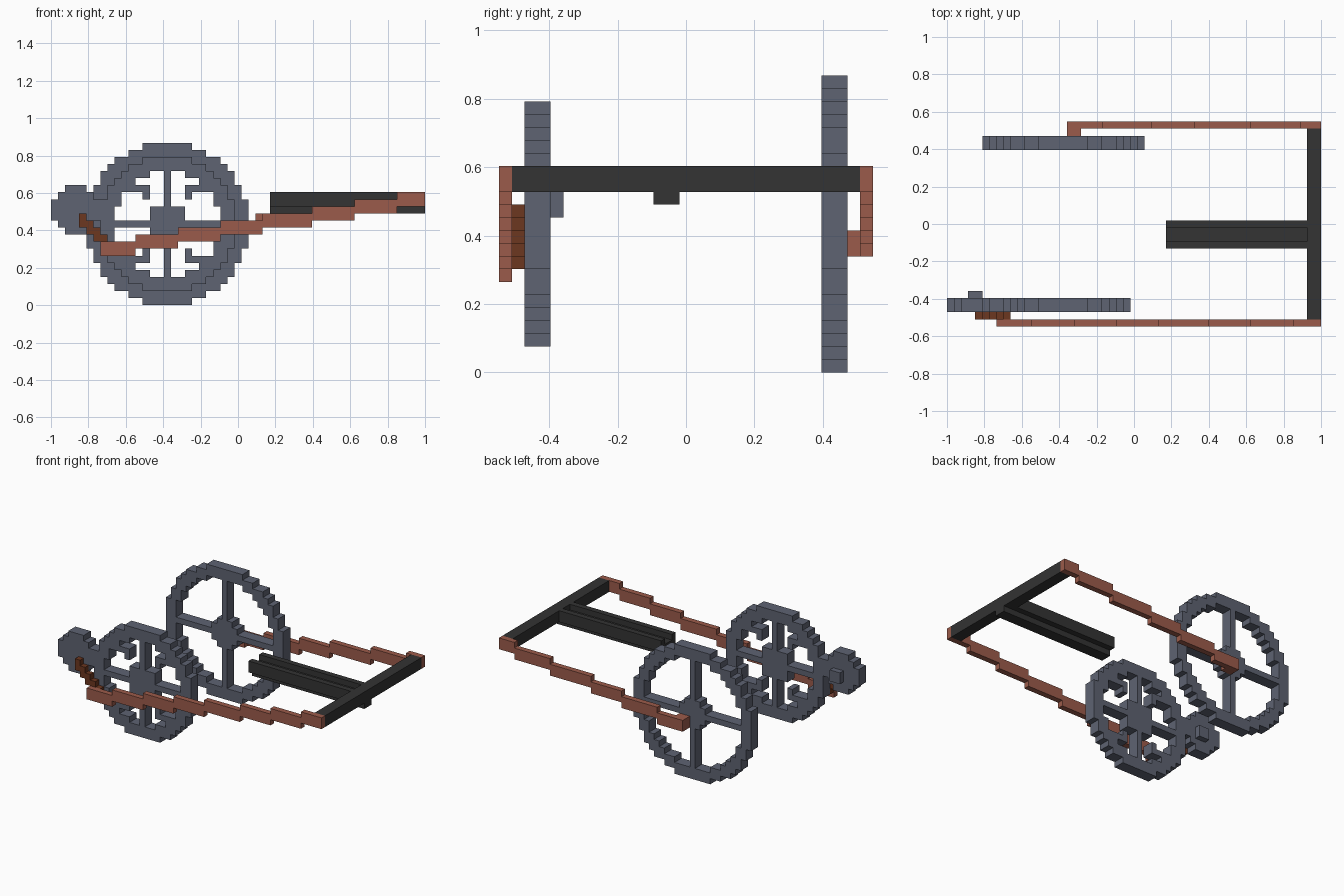
import bpy, bmesh, math

if "Cube" in bpy.data.objects:
    bpy.data.objects.remove(bpy.data.objects["Cube"], do_unlink=True)

V = 2 / 53                      # block size
OX, OY = 26.5, 14.5             # grid centre


def material(name, rgb):
    m = bpy.data.materials.new(name)
    m.use_nodes = True
    col = (*rgb, 1)
    m.diffuse_color = col
    bsdf = m.node_tree.nodes["Principled BSDF"]
    bsdf.inputs["Base Color"].default_value = col
    bsdf.inputs["Roughness"].default_value = 0.8
    return m


STEEL = material("blue grey steel", (0.112, 0.125, 0.168))
WOOD = material("red brown wood", (0.33, 0.105, 0.070))
DARK_WOOD = material("dark brown wood", (0.150, 0.038, 0.014))
IRON = material("black iron", (0.033, 0.033, 0.033))


def block_plate(name, cells, y0, y1, mat):
    """Extrude a set of (x, z) grid cells from y0 to y1."""
    bm = bmesh.new()

    def quad(*pts):
        bm.faces.new([bm.verts.new(((x - OX) * V, (y - OY) * V, z * V)) for x, y, z in pts])

    for x, z in cells:
        ring = [(x, z), (x + 1, z), (x + 1, z + 1), (x, z + 1)]
        quad(*[(a, y0, b) for a, b in ring])
        quad(*[(a, y1, b) for a, b in reversed(ring)])
        # side walls only where there is no neighbouring cell
        for i, (dx, dz) in enumerate([(0, -1), (1, 0), (0, 1), (-1, 0)]):
            if (x + dx, z + dz) not in cells:
                (a, b), (c, d) = ring[i], ring[(i + 1) % 4]
                quad((c, y0, d), (a, y0, b), (a, y1, b), (c, y1, d))
    bmesh.ops.remove_doubles(bm, verts=bm.verts, dist=V * 0.01)
    bmesh.ops.recalc_face_normals(bm, faces=bm.faces)
    me = bpy.data.meshes.new(name)
    bm.to_mesh(me)
    bm.free()
    me.materials.append(mat)
    ob = bpy.data.objects.new(name, me)
    bpy.context.collection.objects.link(ob)
    return ob


def rect(x0, x1, z0, z1):
    return {(x, z) for x in range(x0, x1) for z in range(z0, z1)}


def disc(cx, cz, r):
    n = math.ceil(r)
    return {(cx + i, cz + j) for i in range(-n, n + 1) for j in range(-n, n + 1)
            if i * i + j * j < r * r}


def wheel(cx, cz, r, hub):
    cells = disc(cx, cz, r) - disc(cx, cz, r - 2)
    n = int(r)
    cells |= rect(cx - n, cx + n + 1, cz, cz + 1)     # horizontal spokes
    cells |= rect(cx, cx + 1, cz - n, cz + n + 1)     # vertical spokes
    return cells | hub


def rail(x_breaks, z0):
    """Staircase beam two blocks tall, one block up at each break."""
    cells = set()
    for i, (a, b) in enumerate(zip(x_breaks, x_breaks[1:])):
        cells |= rect(a, b, z0 + i, z0 + i + 2)
    return cells


# Large wheel
block_plate("large_wheel", wheel(16, 11, 11.5, disc(16, 11, 2.6)), 25, 27, STEEL)

# Smaller wheel with four inner hooks
hooks = {(16 + sx * i, 11 + sz * j) for sx in (-1, 1) for sz in (-1, 1)
         for i, j in [(5, 5), (4, 5), (3, 5), (3, 4)]}
block_plate("small_wheel", wheel(16, 11, 9.5, rect(14, 19, 9, 14)) | hooks, 2, 4, STEEL)

# Pinion disc and its axle stub
block_plate("pinion", disc(3, 13, 3.5), 2, 4, STEEL)
block_plate("pinion_axle", rect(3, 5, 12, 14), 4, 5, STEEL)

# Diagonal crank arm
crank = {(x, z) for x in range(4, 9) for z in (15 - x, 16 - x) if z >= 8}
block_plate("crank_arm", crank, 1, 2, DARK_WOOD)

# Side rails
block_plate("right_rail", rail([7, 12, 18, 24, 30, 37, 43, 49, 53], 7), 0, 1, WOOD)
block_plate("left_rail", rail([17, 22, 29, 35, 43, 50, 53], 9), 28, 29, WOOD)
block_plate("left_rail_pin", rect(17, 19, 9, 11), 27, 28, WOOD)

# Cross bar and the grooved centre beam
block_plate("cross_bar", rect(51, 53, 14, 16), 1, 28, IRON)
block_plate("beam_keel", rect(31, 51, 13, 15) | rect(51, 53, 13, 14), 12, 14, IRON)
for side, y in (("right", 11), ("left", 14)):
    block_plate("beam_" + side + "_lip", rect(31, 51, 14, 16), y, y + 1, IRON)
